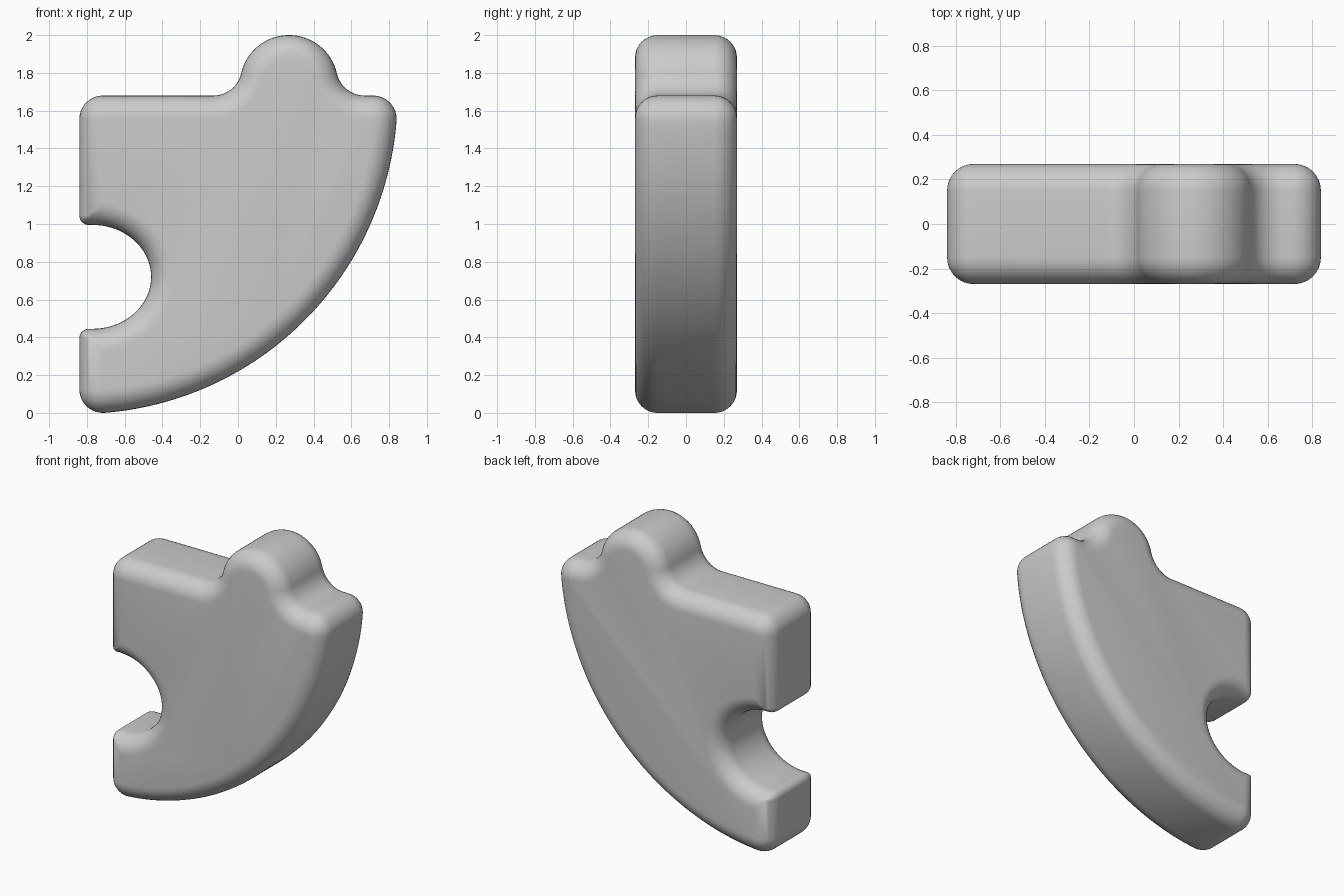
import bpy, bmesh
from math import cos, sin, pi, radians, atan2
from mathutils import Vector
from mathutils.geometry import intersect_line_line_2d

if "Cube" in bpy.data.objects:
    bpy.data.objects.remove(bpy.data.objects["Cube"])

HALF, ROUND, STEPS = 0.27, 0.12, 8


def arc(cx, cz, rx, a0, a1, n, rz=None):
    """Points on an arc, angles in degrees."""
    rz = rz or rx
    return [Vector((cx + rx * cos(radians(a0 + (a1 - a0) * i / n)),
                    cz + rz * sin(radians(a0 + (a1 - a0) * i / n)))) for i in range(n + 1)]


# Outline, clockwise seen from the front
dip = math_dip = atan2(-0.09, 0.40) * 180 / pi      # direction fillet centre -> bump centre
sweep = atan2(0.125, 1.68) * 180 / pi
pts = []
pts += arc(-0.715, 1.555, 0.125, 180, 90, 10)                # top left corner
pts += arc(-0.13, 1.83, 0.15, -90, dip, 14)                  # fillet into bump
pts += arc(0.27, 1.74, 0.26, 180 + dip, -dip, 32)            # round bump
pts += arc(0.67, 1.83, 0.15, 180 - dip, 270, 14)             # fillet out of bump
pts += arc(0.715, 1.555, 0.125, 90, 0, 10)                   # top right corner
pts += arc(-0.84, 1.68, 1.685, -sweep, -90 + sweep, 56)      # big outer sweep
pts += arc(-0.715, 0.125, 0.125, -90, -180, 10)              # bottom corner
pts += arc(-0.79, 0.395, 0.05, 180, 90, 8)                   # lower notch lip
pts += arc(-0.77, 0.72, 0.31, -90, 90, 36, 0.275)            # notch
pts += arc(-0.79, 1.045, 0.05, -90, -180, 8)                 # upper notch lip
outline = [p for i, p in enumerate(pts) if (p - pts[i - 1]).length > 1e-3]
N = len(outline)


def inset(d):
    """Offset the outline inwards, collapsing small corners that would fold over."""
    out = []
    for i, p in enumerate(outline):
        a = (p - outline[i - 1]).normalized()
        b = (outline[(i + 1) % N] - p).normalized()
        t = (a + b).normalized()
        out.append(p + Vector((t.y, -t.x)) * d / max(t.dot(a), 0.5))
    if d < 1e-6:
        return out
    for i in range(N):
        for k in range(28, 1, -1):
            j = i + k
            if j + 1 >= N + i:
                continue
            x = intersect_line_line_2d(out[i], out[(i + 1) % N], out[j % N], out[(j + 1) % N])
            if x:
                for m in range(i + 1, j + 1):
                    out[m % N] = x.copy()
                break
    return out


# Body: stacked rings with quarter-round edges, capped front and back
levels = []
for s in range(STEPS + 1):
    t = pi / 2 * s / STEPS
    levels.append((-(HALF - ROUND + ROUND * cos(t)), ROUND * (1 - sin(t))))
levels += [(-y, d) for y, d in reversed(levels)]

bm = bmesh.new()
rings = [[bm.verts.new((p.x, y, p.y)) for p in inset(d)] for y, d in levels]
for r0, r1 in zip(rings, rings[1:]):
    for i in range(N):
        j = (i + 1) % N
        bm.faces.new((r0[i], r0[j], r1[j], r1[i]))
bm.faces.new(rings[0])
bm.faces.new(rings[-1])
bmesh.ops.remove_doubles(bm, verts=bm.verts, dist=1e-4)
bmesh.ops.recalc_face_normals(bm, faces=bm.faces)

mesh = bpy.data.meshes.new("rounded_plate")
bm.to_mesh(mesh)
bm.free()
plate = bpy.data.objects.new("rounded_plate", mesh)
bpy.context.collection.objects.link(plate)
bpy.context.view_layer.objects.active = plate
plate.select_set(True)
bpy.ops.object.shade_smooth_by_angle(angle=radians(35))
